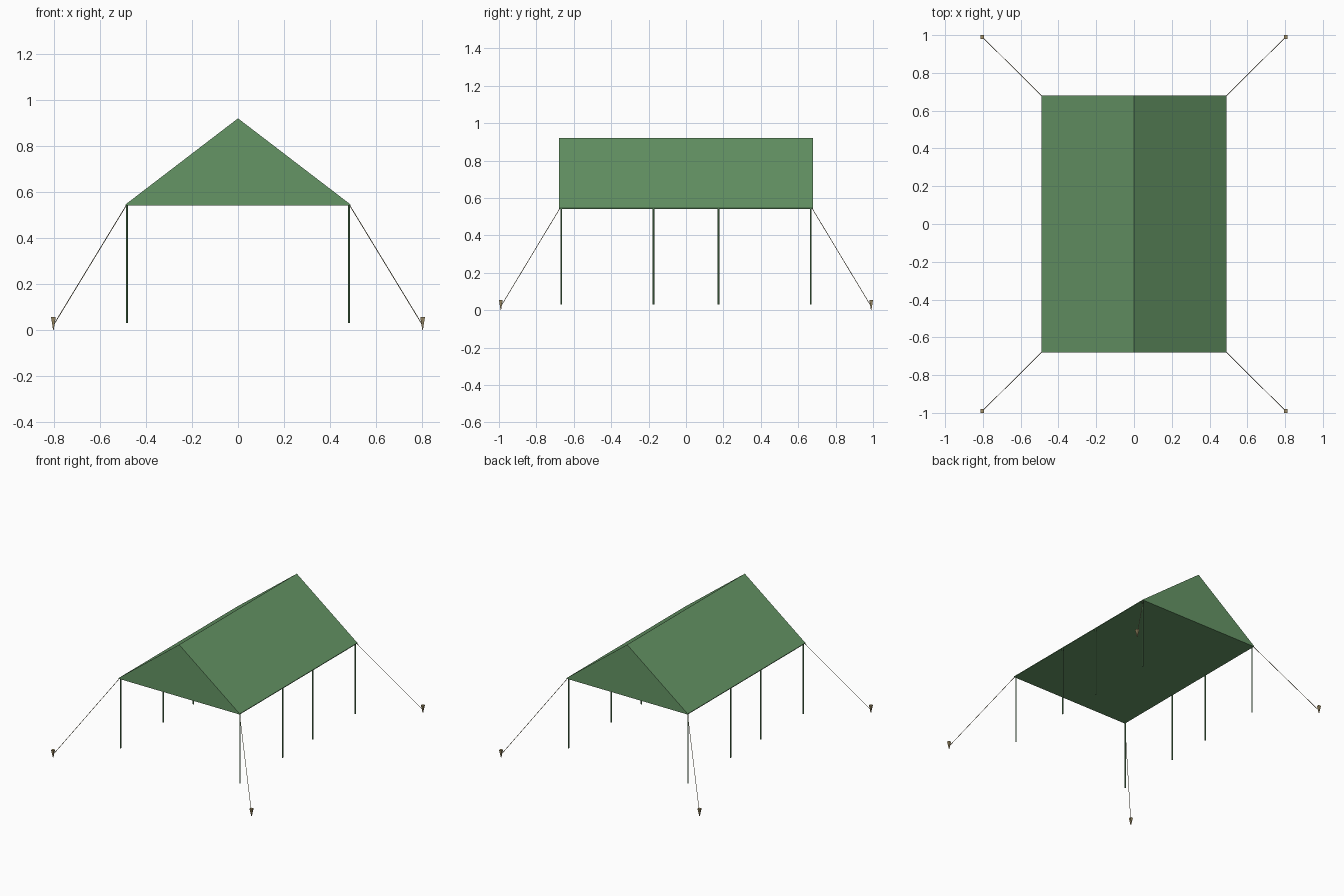
import bpy, bmesh
from math import radians
from mathutils import Vector

if "Cube" in bpy.data.objects:
    bpy.data.objects.remove(bpy.data.objects["Cube"])


def material(name, rgb):
    m = bpy.data.materials.new(name)
    m.diffuse_color = (*rgb, 1)
    m.use_nodes = True
    m.node_tree.nodes["Principled BSDF"].inputs["Base Color"].default_value = m.diffuse_color
    return m


GREEN = material("canvas_green", (0.13, 0.30, 0.13))
ROPE = material("rope_tan", (0.30, 0.26, 0.16))
WOOD = material("stake_wood", (0.36, 0.28, 0.14))

HALF_W, HALF_L, EAVE, RIDGE = 0.49, 0.68, 0.54, 0.92


def add_object(name, bm, mat):
    bmesh.ops.recalc_face_normals(bm, faces=bm.faces)
    mesh = bpy.data.meshes.new(name)
    bm.to_mesh(mesh)
    bm.free()
    mesh.materials.append(mat)
    ob = bpy.data.objects.new(name, mesh)
    bpy.context.collection.objects.link(ob)
    return ob


def rod(name, a, b, r1, r2, sides, mat, spin=0):
    """Tapered rod from a to b."""
    a, b = Vector(a), Vector(b)
    bpy.ops.mesh.primitive_cone_add(vertices=sides, radius1=r1, radius2=r2,
                                    depth=(b - a).length, location=(a + b) / 2)
    ob = bpy.context.object
    ob.name = name
    q = Vector((0, 0, 1)).rotation_difference(b - a)
    ob.rotation_euler = (q @ Vector((0, 0, 1)).rotation_difference(Vector((0, 0, 1)))).to_euler()
    if spin:
        ob.rotation_euler.z += spin
    ob.data.materials.append(mat)
    return ob


# Closed gable roof: profile with a thin eave lip, extruded along y
profile = [(-HALF_W, EAVE), (HALF_W, EAVE), (HALF_W, EAVE + 0.005),
           (0, RIDGE), (-HALF_W, EAVE + 0.005)]
bm = bmesh.new()
face = bm.faces.new([bm.verts.new((x, -HALF_L, z)) for x, z in profile])
ext = bmesh.ops.extrude_face_region(bm, geom=[face])
moved = [g for g in ext["geom"] if isinstance(g, bmesh.types.BMVert)]
bmesh.ops.translate(bm, verts=moved, vec=(0, 2 * HALF_L, 0))
add_object("canvas_roof", bm, GREEN)

for sx, side in ((-1, "left"), (1, "right")):
    # Four side poles under each eave
    for i, y in enumerate((-0.667, -0.174, 0.174, 0.667)):
        rod(f"{side}_pole_{i + 1}", (sx * 0.483, y, 0.03),
            (sx * 0.483, y, EAVE + 0.002), 0.0045, 0.0045, 8, GREEN)
    # Guy ropes and square tapered stakes at the corners
    for sy, end in ((-1, "front"), (1, "back")):
        rod(f"{end}_{side}_rope", (sx * 0.485, sy * 0.675, EAVE + 0.003),
            (sx * 0.803, sy * 0.99, 0.02), 0.0018, 0.0018, 6, ROPE)
        rod(f"{end}_{side}_stake", (sx * 0.803, sy * 0.99, 0),
            (sx * 0.803, sy * 0.99, 0.055), 0.002, 0.0141, 4, WOOD, radians(45))
